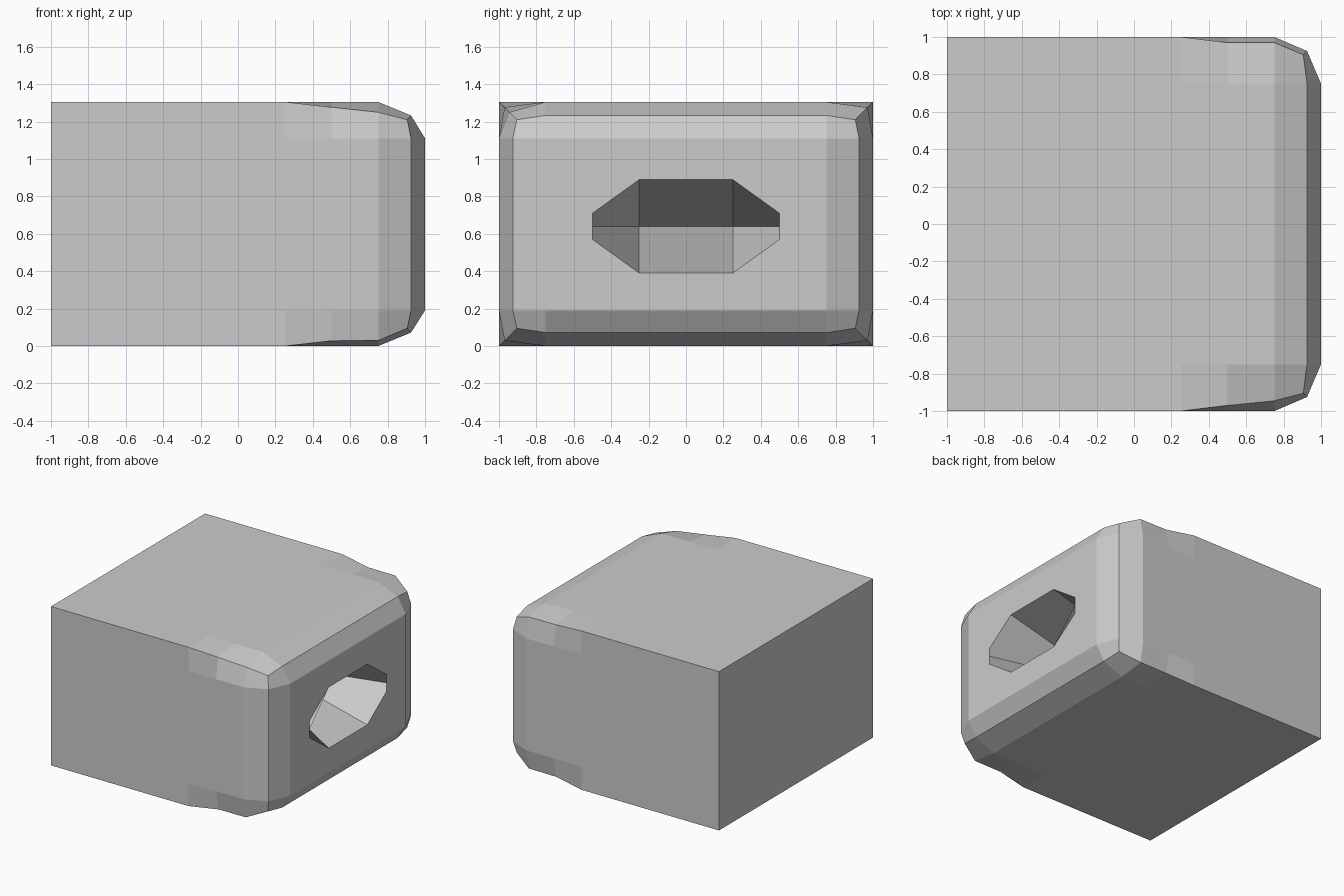
import bpy, bmesh

if "Cube" in bpy.data.objects:
    bpy.data.objects.remove(bpy.data.objects["Cube"])

H = 1.305          # height
IN_Y, LO, HI = 0.75, 0.19, 1.11   # where the flat areas of the end begin

bm = bmesh.new()
CORNERS = [(-1, 0), (1, 0), (1, 1), (-1, 1)]   # (side, is_top) going round


def ring(x, wide=1.0, inset=0.0, corner=None):
    """Twelve points round the body: three for each long edge."""
    verts = []
    for i, (s, top) in enumerate(CORNERS):
        cx, cy, cz = corner(s, top) if corner else (x, 1.0, 0.0)
        side = bm.verts.new((x, s * wide, HI if top else LO))
        edge = bm.verts.new((cx, s * cy, H - cz if top else cz))
        cap = bm.verts.new((x, s * IN_Y, H - inset if top else inset))
        verts += [side, edge, cap] if i % 2 == 0 else [cap, edge, side]
    return verts


def softened(s, top):
    return (0.75, 0.945, 0.055) if (s, top) == (-1, 1) else (0.75, 0.97, 0.03)


# body rings, from the square end to the rounded end
rings = [
    ring(-1),
    ring(0.25),
    ring(0.5, corner=lambda s, t: (0.5, 0.97, 0.028)),
    ring(0.75, corner=softened),
    ring(0.925, wide=0.925, inset=0.072, corner=lambda s, t: (0.905, 0.905, 0.095)),
]
for a, b in zip(rings, rings[1:]):
    for i in range(12):
        j = (i + 1) % 12
        bm.faces.new((a[i], a[j], b[j], b[i]))
bm.faces.new(rings[0])

# rounded border down to the flat end panel
panel = [bm.verts.new((1, s * IN_Y, HI if t else LO)) for s, t in CORNERS]
last = rings[-1]
for k in range(4):
    n = (k + 1) % 4
    bm.faces.new((last[3 * k], last[3 * k + 1], last[3 * k + 2], panel[k]))
    bm.faces.new((last[3 * k + 2], last[3 * n], panel[n], panel[k]))

# wedge recess: opening outline tapering to a short line inside
MID = 0.64
outline = [(-0.5, 0), (-0.5, -0.07), (-0.25, -0.25), (0.25, -0.25), (0.5, -0.07),
           (0.5, 0), (0.5, 0.07), (0.25, 0.25), (-0.25, 0.25), (-0.5, 0.07)]
o = [bm.verts.new((1, y, MID + z)) for y, z in outline]
tip_l, tip_r = [bm.verts.new((0, y, MID)) for y in (-0.25, 0.25)]
for f in ((o[0], o[1], o[2], tip_l), (o[2], o[3], tip_r, tip_l), (o[3], o[4], o[5], tip_r),
          (o[5], o[6], o[7], tip_r), (o[7], o[8], tip_l, tip_r), (o[8], o[9], o[0], tip_l)):
    bm.faces.new(f)

# end panel around the opening
edges = [bm.edges.get((loop[i - 1], loop[i])) for loop in (panel, o) for i in range(len(loop))]
bmesh.ops.triangle_fill(bm, edges=edges, use_beauty=True, normal=(1, 0, 0))

bmesh.ops.recalc_face_normals(bm, faces=bm.faces[:])
mesh = bpy.data.meshes.new("block_body")
bm.to_mesh(mesh)
bm.free()
bpy.context.collection.objects.link(bpy.data.objects.new("block_body", mesh))
